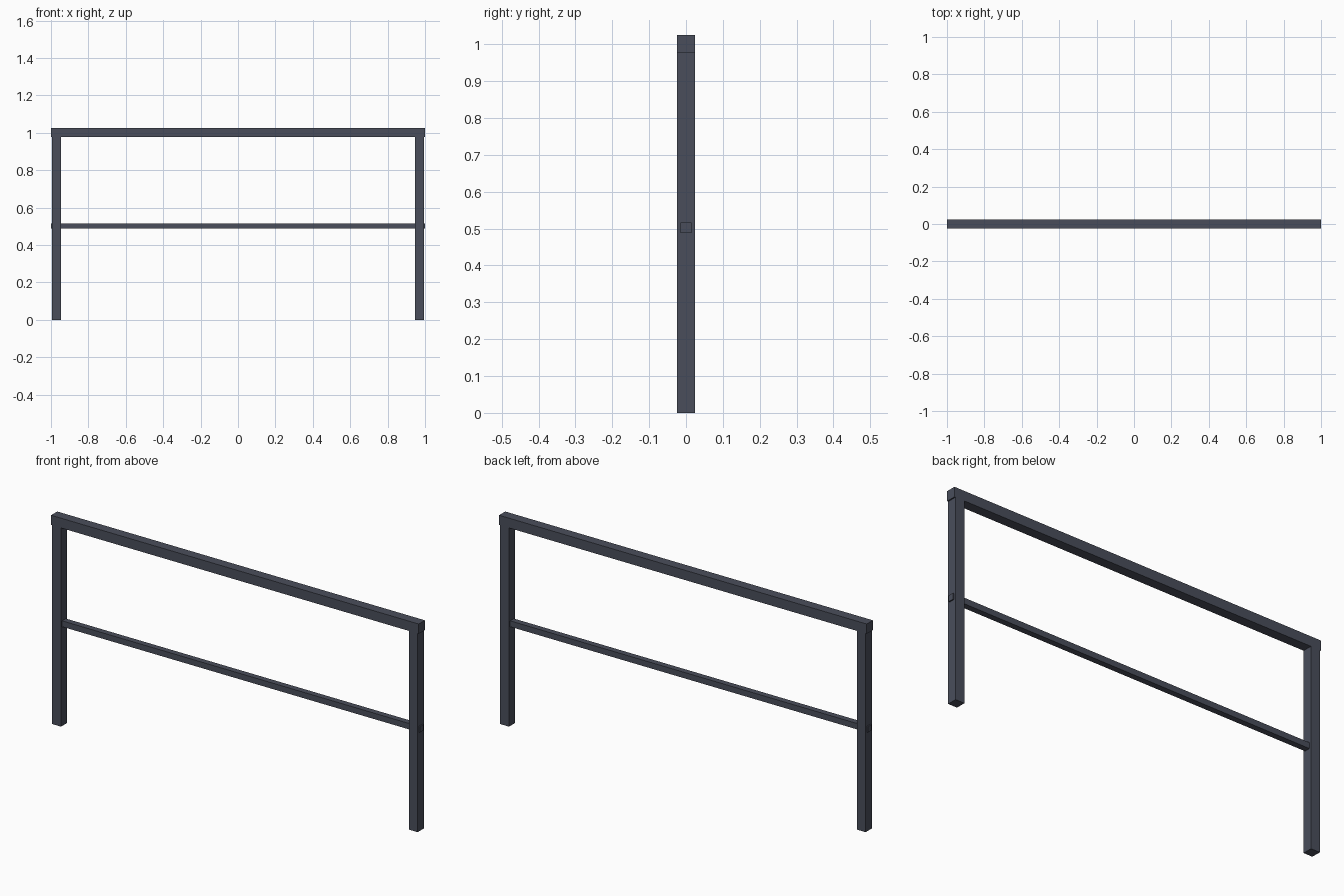
import bpy

cube = bpy.data.objects.get("Cube")
if cube:
    bpy.data.objects.remove(cube, do_unlink=True)

# Dark slate painted metal
COLOUR = (0.068, 0.076, 0.105, 1)
metal = bpy.data.materials.new("dark_slate_metal")
metal.use_nodes = True
metal.diffuse_color = COLOUR
metal.node_tree.nodes["Principled BSDF"].inputs["Base Color"].default_value = COLOUR


def bar(name, centre, size):
    """Square-edged bar given by its centre and full dimensions."""
    bpy.ops.mesh.primitive_cube_add(size=1, location=centre)
    obj = bpy.context.object
    obj.name = name
    obj.scale = size
    bpy.ops.object.transform_apply(location=False, rotation=False, scale=True)
    obj.data.materials.append(metal)
    return obj


TUBE = 0.048       # width of posts and handrail
HEIGHT = 1.025
POST_TOP = 1.0     # posts end inside the handrail

# Handrail and thinner middle rail run the full length
bar("top_rail", (0, 0, HEIGHT - TUBE / 2), (2, TUBE, TUBE))
bar("middle_rail", (0, 0, 0.502), (2, 0.029, 0.029))

# Posts, set in slightly from the rail ends
for side, x in (("left", 0.97), ("right", -0.97)):
    bar(side + "_post", (x, 0, POST_TOP / 2), (TUBE, TUBE, POST_TOP))
